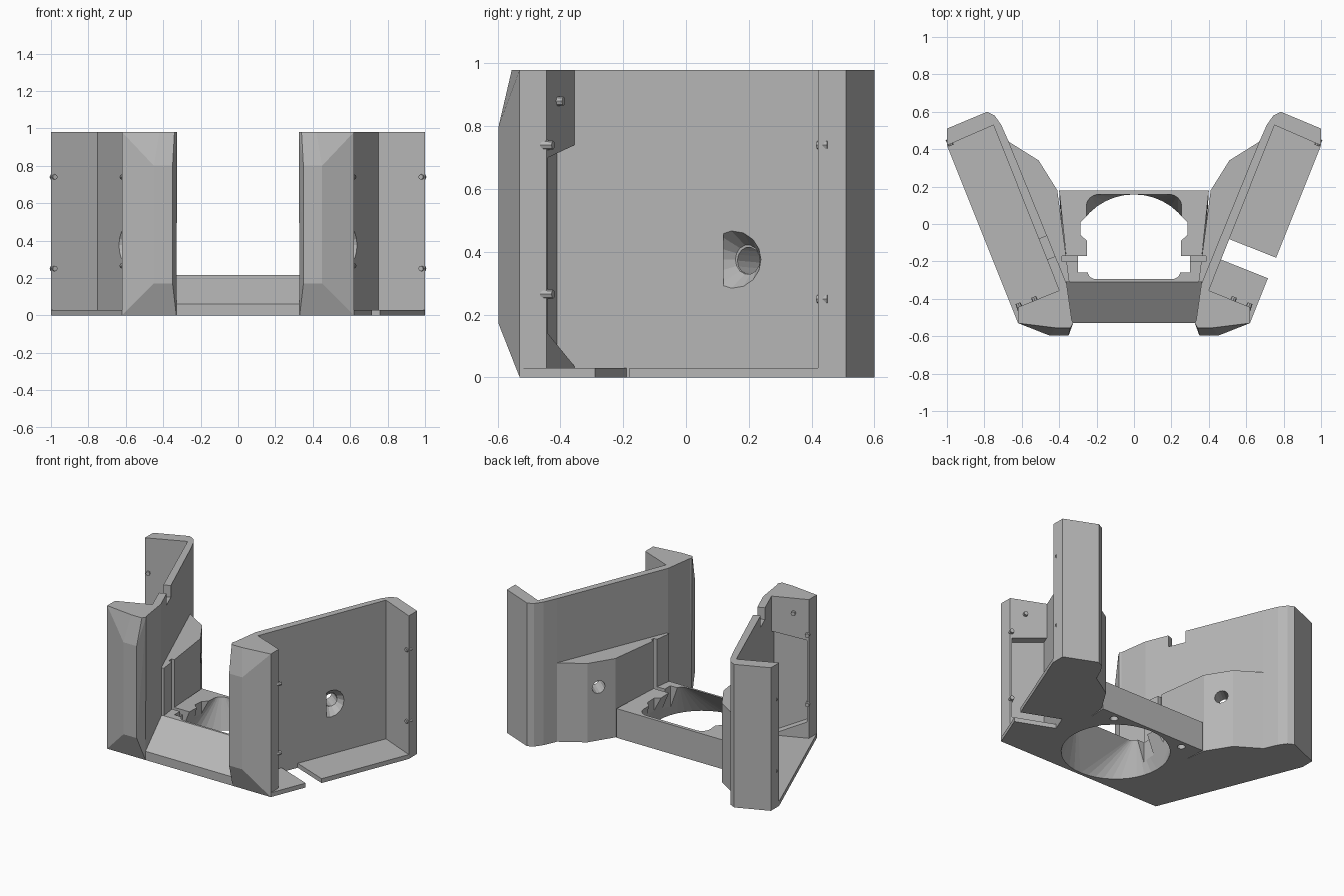
import bpy, bmesh
from math import pi, cos, sin
from mathutils import Vector

cube = bpy.data.objects.get("Cube")
if cube:
    bpy.data.objects.remove(cube)

grey = bpy.data.materials.new("light grey plastic")
grey.use_nodes = True
COLOUR = (0.47, 0.47, 0.47, 1)
grey.diffuse_color = COLOUR
grey.node_tree.nodes["Principled BSDF"].inputs["Base Color"].default_value = COLOUR

HEIGHT, FLOOR = 0.98, 0.03


def finish(name, bm):
    bmesh.ops.recalc_face_normals(bm, faces=bm.faces)
    mesh = bpy.data.meshes.new(name)
    bm.to_mesh(mesh)
    bm.free()
    mesh.materials.append(grey)
    obj = bpy.data.objects.new(name, mesh)
    bpy.context.collection.objects.link(obj)
    return obj


def prism(name, outline, z0, z1, side=1):
    """Extrude a plan outline between two heights."""
    bm = bmesh.new()
    face = bm.faces.new([bm.verts.new((side * x, y, z0)) for x, y in outline])
    top = bmesh.ops.extrude_face_region(bm, geom=[face])
    verts = [g for g in top["geom"] if isinstance(g, bmesh.types.BMVert)]
    bmesh.ops.translate(bm, verts=verts, vec=(0, 0, z1 - z0))
    return finish(name, bm)


def hull(name, points, side=1):
    """Convex solid around a few points."""
    bm = bmesh.new()
    for x, y, z in points:
        bm.verts.new((side * x, y, z))
    res = bmesh.ops.convex_hull(bm, input=bm.verts)
    loose = {g for g in res["geom_interior"] if isinstance(g, bmesh.types.BMVert)}
    bmesh.ops.delete(bm, geom=list(loose), context="VERTS")
    bmesh.ops.dissolve_limit(bm, angle_limit=0.01, verts=bm.verts, edges=bm.edges)
    return finish(name, bm)


def rod(name, start, end, r0, r1, sides=16, side=1):
    """Straight or tapered cylinder between two points."""
    a, b = Vector(start), Vector(end)
    turn = (b - a).to_track_quat("Z", "Y")
    ring = [Vector((cos(2 * pi * i / sides), sin(2 * pi * i / sides), 0)) for i in range(sides)]
    pts = [a + turn @ (p * r0) for p in ring] + [b + turn @ (p * r1) for p in ring]
    return hull(name, pts, side)


def box(name, x0, x1, y0, y1, z0, z1, side=1):
    return prism(name, [(x0, y0), (x1, y0), (x1, y1), (x0, y1)], z0, z1, side)


def cut(targets, *cutters):
    """Subtract the cutters from every target, then drop the cutters."""
    for obj in targets:
        for c in cutters:
            mod = obj.modifiers.new("cut", "BOOLEAN")
            mod.operation, mod.solver, mod.object = "DIFFERENCE", "EXACT", c
        deps = bpy.context.evaluated_depsgraph_get()
        mesh = bpy.data.meshes.new_from_object(obj.evaluated_get(deps))
        obj.modifiers.clear()
        obj.data = mesh
    for c in cutters:
        bpy.data.objects.remove(c)


# Tray frame: t runs backwards along the wall, v runs out towards the open side
ORIGIN, T, V = Vector((0.40, -0.355)), Vector((0.37, 0.93)), Vector((0.93, -0.37))
LENGTH = 0.95


def tray(t, v):
    return tuple(ORIGIN + T * t + V * v)


def tray_box(name, t0, t1, v0, v1, z0, z1, side):
    return prism(name, [tray(t0, v0), tray(t1, v0), tray(t1, v1), tray(t0, v1)], z0, z1, side)


for side, word in ((1, "left"), (-1, "right")):
    # U-shaped tray wall with both end walls
    wall = prism(word + "_tray_wall", [
        (0.62, -0.53), (0.62, -0.445), tray(0, 0), tray(LENGTH, 0), (1.0, 0.42), (1.0, 0.51),
        (0.785, 0.60), (0.745, 0.58), (0.71, 0.53), (0.67, 0.44), (0.36, -0.32),
        (0.33, -0.53)], 0, HEIGHT, side)
    floor = prism(word + "_tray_floor", [
        (0.62, -0.53), (1.0, 0.42), tray(LENGTH + 0.03, 0), tray(0, -0.02), (0.5, -0.5)],
        0, FLOOR, side)

    # Faceted nose on the front end wall
    hull(word + "_front_nose", [
        (0.62, -0.53, 0), (0.33, -0.53, 0), (0.62, -0.53, HEIGHT), (0.325, -0.53, HEIGHT),
        (0.34, -0.555, HEIGHT), (0.42, -0.555, HEIGHT)]
        + [(x, -0.597, z) for x in (0.35, 0.45) for z in (0.17, 0.8)]
        + [(x, -0.50, z) for x in (0.34, 0.60) for z in (0, HEIGHT)], side)

    # Bulge behind the wall, down to the centre frame
    block = prism(word + "_support_block", [
        (0.67, 0.44), (0.51, 0.34), (0.41, 0.18), (0.345, -0.31), (0.38, -0.31), (0.69, 0.44)],
        0, 0.54, side)

    # Recess in the front end wall
    pocket = hull("pocket_cutter", [
        (*tray(t, v), z) for t in (0.02, -0.06)
        for v, z in ((0.0, 0.035), (0.0, 0.74), (0.225, 0.70), (0.225, 0.14))], side)
    cut([wall], pocket)

    # Countersunk screw hole through wall and bulge
    mouth, outlet = Vector((0.606, 0.163, 0.375)), Vector((0.47, 0.275, 0.365))
    axis = (outlet - mouth).normalized()
    inward = Vector((-V.x, -V.y, 0))
    sink = rod("sink_cutter", mouth - inward * 0.01,
               mouth + inward * 0.05 + Vector((0, 0.015, 0)), 0.098, 0.047, 14, side)
    bore = rod("bore_cutter", mouth, outlet + axis * 0.12, 0.043, 0.043, 14, side)
    cut([wall, block], sink, bore)

    # Vertical guide slot in the bulge
    cut([block], box("slot_cutter", 0.28, 0.385, -0.20, -0.17, 0.18, 0.7, side))

    # Cable notch: floor on one side, top of the wall on the other
    if side == 1:
        cut([floor], tray_box("notch_cutter", 0.177, 0.295, 0, 0.4, -0.1, 0.1, side))
    else:
        cut([wall], tray_box("notch_cutter", 0.177, 0.295, -0.2, 0.1, 0.9, 1.1, side))

    # Small retaining pins on the end walls
    pins = [(LENGTH, 0.25, 0.74, -1), (LENGTH, 0.25, 0.25, -1), (0, 0.23, 0.74, 1),
            (0, 0.23, 0.265, 1), (0, 0.14, 0.88, 1)]
    for i, (t, v, z, way) in enumerate(pins):
        rod(f"{word}_pin_{i + 1}", (*tray(t - way * 0.02, v), z),
            (*tray(t + way * 0.018, v), z), 0.017, 0.014, 8, side)

# Centre frame with sloping front bar, extruded sideways from its profile
bm = bmesh.new()
profile = [(-0.53, 0), (-0.53, 0.06), (-0.31, 0.215), (-0.2, 0.215), (0.18, 0.2), (0.18, 0)]
rings = []
for s in (-1, 1):
    rings.append([bm.verts.new((s * (0.40 if y > 0 else 0.36), y, z)) for y, z in profile])
    bm.faces.new(rings[-1])
for i in range(len(profile)):
    j = (i + 1) % len(profile)
    bm.faces.new((rings[0][i], rings[0][j], rings[1][j], rings[1][i]))
bmesh.ops.triangulate(bm, faces=bm.faces)
frame = finish("centre_frame", bm)

# Round opening below that blends into a square one above
RADIUS, MID = 0.335, -0.177
circle = [(RADIUS * cos(2 * pi * i / 40), MID + RADIUS * sin(2 * pi * i / 40), -0.002)
          for i in range(40)]
funnel = hull("funnel_cutter", circle + [
    (x, y, 0.25) for x in (-0.235, 0.235) for y in (-0.26, 0.158)])
half = [(0.30, -0.26), (0.30, -0.17), (0.25, -0.17), (0.25, -0.09), (0.285, -0.06),
        (0.285, 0.01), (0.235, 0.06), (0.17, 0.11), (0.09, 0.145)]
shaft = prism("shaft_cutter", half + [(-x, y) for x, y in reversed(half)], -0.1, 0.4)
slots = [box("slot_cutter", 0.28, 0.385, -0.20, -0.17, 0.18, 0.4, s) for s in (1, -1)]
screws = [rod("screw_cutter", (0.27, 0.13, -0.05), (0.27, 0.13, 0.1), 0.025, 0.025, 16, s)
          for s in (1, -1)]
cut([frame], funnel, shaft, *slots, *screws)
